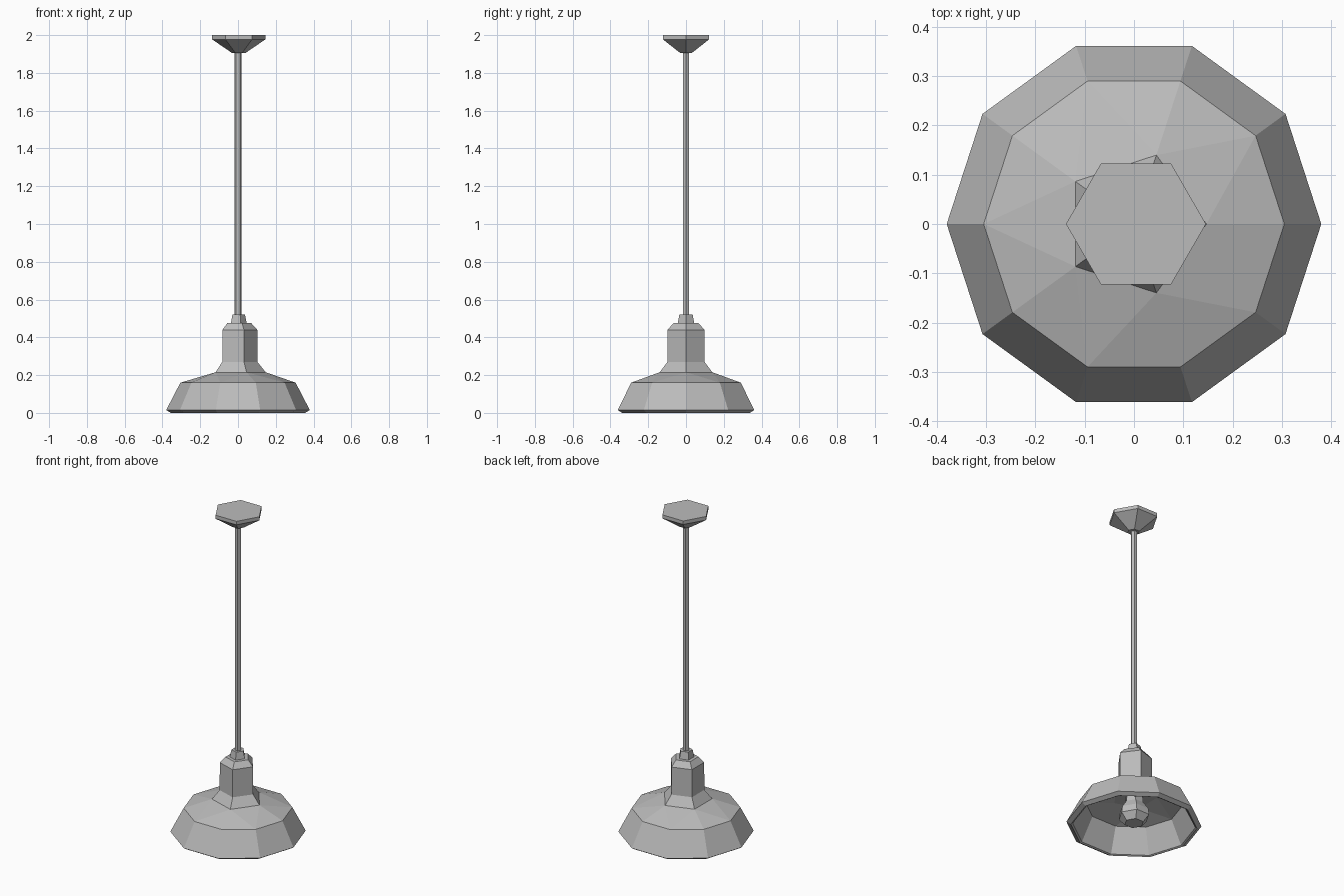
import bpy, bmesh, math

cube = bpy.data.objects.get("Cube")
if cube:
    bpy.data.objects.remove(cube, do_unlink=True)

grey = bpy.data.materials.new("painted_grey_metal")
grey.use_nodes = True
colour = (0.5, 0.5, 0.5, 1)
grey.diffuse_color = colour
grey.node_tree.nodes["Principled BSDF"].inputs["Base Color"].default_value = colour


def add_ring(bm, radius, z, sides, cx=0):
    step = math.tau / sides
    return [bm.verts.new((cx + radius * math.cos(i * step), radius * math.sin(i * step), z))
            for i in range(sides)]


def join_rings(bm, a, b):
    """Bridge two rings; one may have twice as many sides as the other."""
    if len(a) == len(b):
        n = len(a)
        for i in range(n):
            j = (i + 1) % n
            bm.faces.new((a[i], a[j], b[j], b[i]))
        return
    big, small = (a, b) if len(a) > len(b) else (b, a)
    n = len(small)
    for i in range(n):
        j = (i + 1) % n
        middle = big[2 * i + 1]
        bm.faces.new((small[i], big[2 * i], middle))
        bm.faces.new((small[i], middle, small[j]))
        bm.faces.new((small[j], middle, big[2 * j]))


def turned(name, profile, cx=0):
    """Faceted body from (radius, height, sides) rings, capped at both ends."""
    bm = bmesh.new()
    rings = [add_ring(bm, r, z, n, cx) for r, z, n in profile]
    for a, b in zip(rings, rings[1:]):
        join_rings(bm, a, b)
    bm.faces.new(rings[0])
    bm.faces.new(rings[-1])
    bmesh.ops.recalc_face_normals(bm, faces=bm.faces)
    mesh = bpy.data.meshes.new(name)
    bm.to_mesh(mesh)
    bm.free()
    mesh.materials.append(grey)
    obj = bpy.data.objects.new(name, mesh)
    bpy.context.collection.objects.link(obj)
    return obj


# Hollow ten-sided shade flowing into a five-sided neck, from inner ceiling to top
turned("shade_and_neck", [
    (0.13, 0.19, 5), (0.275, 0.148, 10), (0.345, 0.005, 10), (0.355, 0, 10),
    (0.38, 0.015, 10), (0.305, 0.16, 10), (0.147, 0.215, 5),
    (0.103, 0.27, 5), (0.102, 0.44, 5), (0.07, 0.475, 5)])

# Small collar where the rod enters the neck
turned("rod_collar", [(0.047, 0.47, 5), (0.037, 0.52, 5)])

# Hanging rod
turned("hanging_rod", [(0.019, 0.5, 6), (0.019, 1.92, 6)])

# Ceiling canopy
turned("ceiling_canopy", [(0.035, 1.905, 6), (0.142, 1.978, 6), (0.142, 2, 6)], cx=0.004)

# Bulb inside the shade
turned("bulb", [(0.055, 0.02, 6), (0.09, 0.06, 6), (0.085, 0.1, 6),
                (0.055, 0.145, 6), (0.05, 0.2, 6)])
